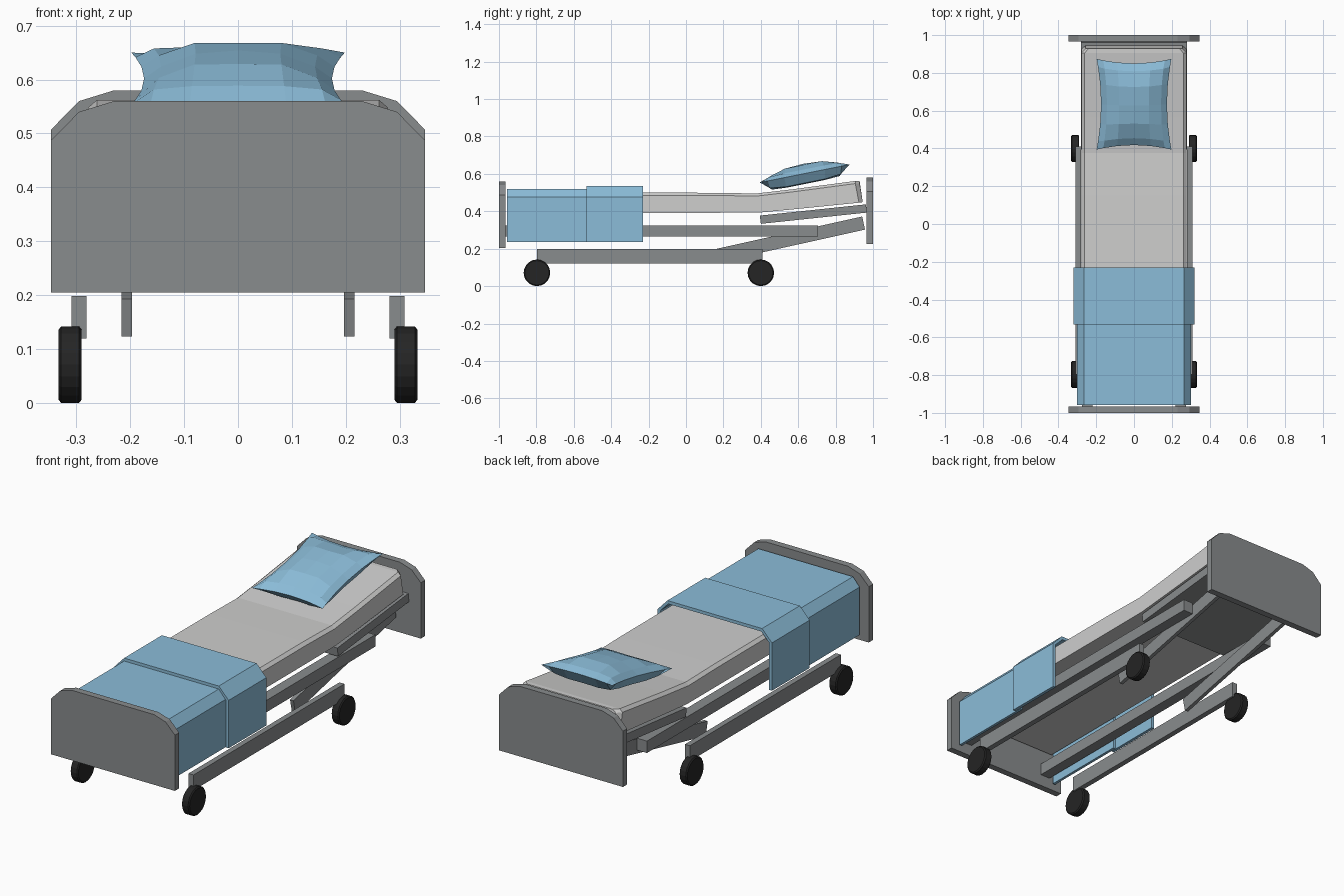
import bpy, bmesh, math
from mathutils import Vector

if "Cube" in bpy.data.objects:
    bpy.data.objects.remove(bpy.data.objects["Cube"])


def material(name, color):
    m = bpy.data.materials.new(name)
    m.diffuse_color = (*color, 1)
    m.use_nodes = True
    m.node_tree.nodes["Principled BSDF"].inputs["Base Color"].default_value = m.diffuse_color
    return m


GREY = material("frame grey", (0.25, 0.262, 0.268))
WHITE = material("mattress pale grey", (0.62, 0.62, 0.615))
BLUE = material("bedding blue", (0.26, 0.505, 0.69))
BLACK = material("tyre black", (0.018, 0.018, 0.018))


def finish(name, bm, mat):
    bmesh.ops.recalc_face_normals(bm, faces=bm.faces)
    me = bpy.data.meshes.new(name)
    bm.to_mesh(me)
    bm.free()
    me.materials.append(mat)
    ob = bpy.data.objects.new(name, me)
    bpy.context.collection.objects.link(ob)
    return ob


def loft(bm, rings):
    """Skin a list of closed rings and cap both ends."""
    vs = [[bm.verts.new(p) for p in r] for r in rings]
    n = len(vs[0])
    for a, b in zip(vs, vs[1:]):
        for i in range(n):
            j = (i + 1) % n
            bm.faces.new((a[i], a[j], b[j], b[i]))
    bm.faces.new(vs[0])
    bm.faces.new(vs[-1][::-1])


def side_prism(name, profile, x0, x1, mat, both=True):
    """Extrude a (y, z) profile along x, on both sides if asked."""
    bm = bmesh.new()
    for s in ((1, -1) if both else (1,)):
        loft(bm, [[(s * x, y, z) for y, z in profile] for x in (x0, x1)])
    return finish(name, bm, mat)


def front_prism(name, half, y0, y1, mat):
    """Extrude a mirrored (x, z) half profile along y."""
    prof = half + [(-x, z) for x, z in reversed(half)]
    bm = bmesh.new()
    loft(bm, [[(x, y, z) for x, z in prof] for y in (y0, y1)])
    return finish(name, bm, mat)


# End boards with clipped top corners
def board(name, y0, y1, z):
    front_prism(name, [(0.347, z), (0.347, z + 0.282), (0.295, z + 0.335),
                       (0.23, z + 0.355)], y0, y1, GREY)


board("footboard", -1.0, -0.966, 0.205)
board("headboard", 0.966, 1.0, 0.225)

# Frame bars
side_prism("base_rails", [(-0.797, 0.12), (0.41, 0.12), (0.41, 0.198), (-0.797, 0.198)],
           0.281, 0.309, GREY)
side_prism("bed_rails", [(-0.97, 0.265), (0.705, 0.265), (0.705, 0.325), (-0.97, 0.325)],
           0.22, 0.275, GREY)
side_prism("lift_arms", [(0.15, 0.123), (0.957, 0.302), (0.942, 0.372), (0.135, 0.193)],
           0.197, 0.216, GREY)
side_prism("head_support_panel", [(0.4, 0.333), (0.967, 0.393), (0.962, 0.437), (0.395, 0.377)],
           -0.28, 0.28, GREY, both=False)

# Wheels
bm = bmesh.new()
for s in (1, -1):
    for y in (-0.797, 0.4):
        rings = []
        for x, r in ((0.29, 0.065), (0.295, 0.071), (0.328, 0.071), (0.333, 0.065)):
            rings.append([(s * x, y + r * math.cos(a), 0.071 + r * math.sin(a))
                          for a in [math.tau * i / 20 for i in range(20)]])
        loft(bm, rings)
finish("wheels", bm, BLACK)

# Mattress, bent up at the head end: y bottom, y top, z bottom, z top, inset
bm = bmesh.new()
rings = []
for yb, yt, zb, zt, inset in ((-0.955, -0.955, 0.392, 0.5, 0), (0.15, 0.15, 0.392, 0.499, 0),
                              (0.39, 0.375, 0.393, 0.495, 0), (0.58, 0.565, 0.411, 0.517, 0),
                              (0.925, 0.905, 0.446, 0.562, 0), (0.945, 0.928, 0.449, 0.562, 0.022)):
    w = 0.278 - inset
    half = [(w, yb, zb), (w, yt, zt - 0.014), (w - 0.016, yt, zt)]
    rings.append(half + [(-x, y, z) for x, y, z in reversed(half)])
loft(bm, rings)
finish("mattress", bm, WHITE)


# Blanket and its folded-back band, draped over the mattress
def drape(name, w, top, y0, y1, t):
    front_prism(name, [(w - t, 0.235), (w, 0.235), (w, 0.477), (0.265, top)], y0, y1, BLUE) \
        if t is None else None
    outer = [(w, 0.235), (w, 0.477), (0.265, top)]
    inner = [(w - t, 0.235), (w - t, 0.474), (0.26, top - t)]
    ring = outer + [(-x, z) for x, z in reversed(outer)]
    ring += [(-x, z) for x, z in inner] + [(x, z) for x, z in reversed(inner)]
    n = len(ring)
    bm = bmesh.new()
    ends = [[bm.verts.new((x, y, z)) for x, z in ring] for y in (y0, y1)]
    for i in range(n):
        j = (i + 1) % n
        bm.faces.new((ends[0][i], ends[0][j], ends[1][j], ends[1][i]))
    for e in ends:
        for i in range(n // 2 - 1):
            bm.faces.new((e[i], e[i + 1], e[n - 2 - i], e[n - 1 - i]))
    finish(name, bm, BLUE)


drape("blanket", 0.302, 0.52, -0.957, -0.5, 0.014)
drape("blanket_fold", 0.32, 0.535, -0.532, -0.23, 0.016)

# Pillow: pinched corners, tilted to rest on the raised head end
levels = (-1, -0.82, -0.45, 0, 0.45, 0.82, 1)
TOP = {0: 0.052, 0.45: 0.046, 0.82: 0.022, 1: 0}
LOW = {0: -0.055, 0.45: -0.055, 0.82: -0.05, 1: 0}
bm = bmesh.new()
for heights in (TOP, LOW):
    grid = []
    for v in levels:
        row = []
        for u in levels:
            h = heights[max(abs(u), abs(v))]
            if abs(u) == abs(v) == 0.82:
                h *= 0.8
            x = 0.198 * u * (1 - 0.12 * (1 - v * v))
            y = 0.24 * v * (1 - 0.1 * (1 - u * u))
            row.append(bm.verts.new((x, 0.634 + y - 0.12 * h, 0.602 + 0.2 * y + h)))
        grid.append(row)
    for a, b in zip(grid, grid[1:]):
        for i in range(6):
            bm.faces.new((a[i], a[i + 1], b[i + 1], b[i]))
bmesh.ops.remove_doubles(bm, verts=bm.verts, dist=0.0005)
finish("pillow", bm, BLUE)
